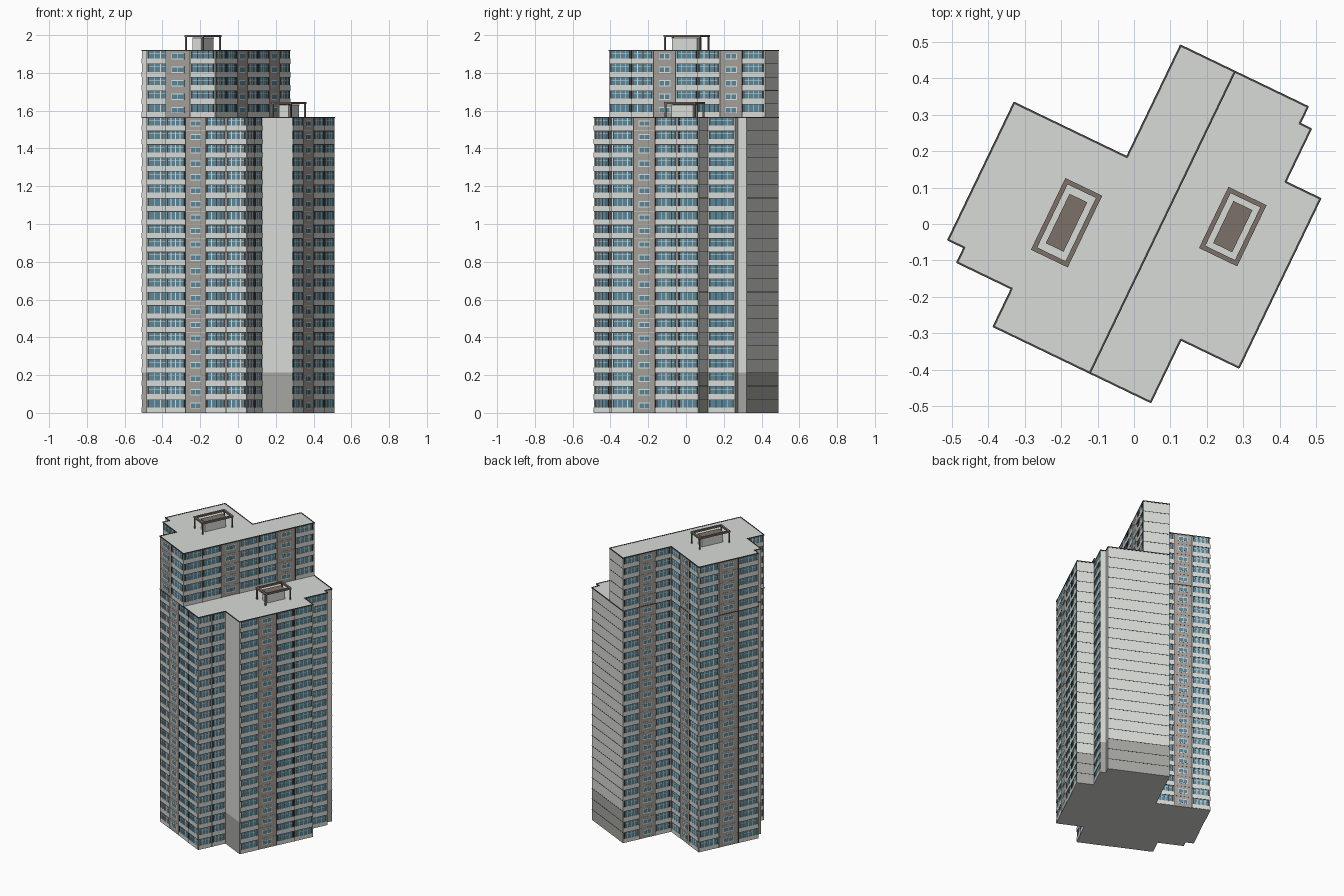
import bpy, bmesh, math
from mathutils import Vector, Matrix

if "Cube" in bpy.data.objects:
    bpy.data.objects.remove(bpy.data.objects["Cube"])

ROT = Matrix.Rotation(math.radians(-25.7), 4, 'Z')   # the tower stands turned on its plot
FLOOR = 1.92 / 27
BASE = 3 * FLOOR
LOW, TOP = 22 * FLOOR, 27 * FLOOR

COLOURS = {
    "light_grey_wall": (0.70, 0.72, 0.69),
    "base_grey": (0.39, 0.39, 0.365),
    "roof_grey": (0.69, 0.71, 0.68),
    "panel_taupe": (0.38, 0.355, 0.325),
    "glass_blue": (0.10, 0.25, 0.33),
    "frame_white": (0.74, 0.76, 0.75),
    "dark_trim": (0.065, 0.06, 0.058),
    "roof_brown": (0.20, 0.165, 0.14),
}
MATS = {}
for name, c in COLOURS.items():
    MATS[name] = bpy.data.materials.new(name)
    MATS[name].diffuse_color = (*c, 1)

PARTS = {}   # part name -> (material, verts, faces)


def hexa(part, mat, corners, z0, z1):
    """Upright block on four counter-clockwise plan corners."""
    _, vs, fs = PARTS.setdefault(part, (mat, [], []))
    n = len(vs)
    vs += [ROT @ Vector((x, y, z)) for z in (z0, z1) for x, y in corners]
    fs += [(n + 3, n + 2, n + 1, n), (n + 4, n + 5, n + 6, n + 7)]
    fs += [(n + i, n + (i + 1) % 4, n + 4 + (i + 1) % 4, n + 4 + i) for i in range(4)]


def box(part, mat, x0, x1, y0, y1, z0, z1):
    hexa(part, mat, [(x0, y0), (x1, y0), (x1, y1), (x0, y1)], z0, z1)


class Wall:
    """Places plates on the wall between two plan points."""
    def __init__(self, p, q):
        self.p, q = Vector(p), Vector(q)
        self.len = (q - self.p).length
        self.d = (q - self.p).normalized()
        self.n = Vector((self.d.y, -self.d.x))

    def plate(self, part, mat, s0, s1, z0, z1, out, back=-0.002):
        pts = [self.p + self.d * s + self.n * o
               for s, o in ((s0, out), (s1, out), (s1, back), (s0, back))]
        hexa(part, mat, pts, z0, z1)


def wide_bay(w, s0, s1, z):
    """Light spandrel below a ribbon of four panes."""
    wid, sill = s1 - s0, z + 0.028
    head = z + FLOOR - 0.003
    w.plate("spandrels", "light_grey_wall", s0, s1, z + 0.001, sill, 0.0025)
    w.plate("window_ribbons", "glass_blue", s0 + 0.004, s1 - 0.004, sill, head, 0.001)
    w.plate("window_heads", "dark_trim", s0, s1, head, z + FLOOR + 0.001, 0.002)
    w.plate("window_transoms", "frame_white", s0 + 0.006, s1 - 0.006, z + 0.054, z + 0.056, 0.0016)
    for t in (0.27, 0.5, 0.73):
        c = s0 + wid * t
        w.plate("window_mullions", "frame_white", c - 0.002, c + 0.002, sill, head, 0.002)
    for c in (s0 + 0.008, s1 - 0.008):
        w.plate("window_jambs", "dark_trim", c - 0.0035, c + 0.0035, sill, head, 0.002)


def punched_bay(w, s0, s1, z):
    """Taupe panel with a small framed two-pane window."""
    c, h = (s0 + s1) / 2, (s1 - s0) * 0.27
    w.plate("taupe_panels", "panel_taupe", s0, s1, z + 0.001, z + FLOOR, 0.001)
    w.plate("small_window_frames", "frame_white", c - h, c + h, z + 0.022, z + 0.055, 0.002)
    for a, b in ((c - h + 0.004, c - 0.002), (c + 0.002, c + h - 0.004)):
        w.plate("small_window_panes", "glass_blue", a, b, z + 0.027, z + 0.050, 0.0025)


def dress(outline, patterns, f0, f1):
    """Window bays, joints and parapet trim along every wall."""
    for i, pat in enumerate(patterns):
        w = Wall(outline[i], outline[(i + 1) % len(outline)])
        top = f1 * FLOOR
        w.plate("parapet_trim", "dark_trim", -0.001, w.len + 0.001, top - 0.004, top + 0.002, 0.0025, -0.003)
        if pat == "J":                       # blank wall with panel joints
            for f in range(f0 + 1, f1):
                w.plate("panel_joints", "dark_trim", 0, w.len, f * FLOOR - 0.0015, f * FLOOR + 0.0015, 0.001)
            continue
        n = len(pat)
        for k, kind in enumerate(pat):
            s0, s1 = 0.002 + (w.len - 0.004) * k / n, 0.002 + (w.len - 0.004) * (k + 1) / n
            for f in range(f0, f1):
                (wide_bay if kind == "W" else punched_bay)(w, s0 + 0.002, s1 - 0.002, f * FLOOR)
            if k:
                w.plate("bay_dividers", "dark_trim", s0 - 0.0025, s0 + 0.0025, f0 * FLOOR, top, 0.0025)


def body(name, outline, cuts):
    """Solid block from the outline, coloured by height and direction."""
    names = ["light_grey_wall", "base_grey", "roof_grey"]
    bm = bmesh.new()
    rings = [[bm.verts.new(ROT @ Vector((x, y, z))) for x, y in outline] for z in cuts]
    for r0, r1 in zip(rings, rings[1:]):
        for i in range(len(outline)):
            j = (i + 1) % len(outline)
            bm.faces.new((r0[i], r0[j], r1[j], r1[i]))
    bm.faces.new(rings[0][::-1])
    bm.faces.new(rings[-1])
    bm.normal_update()
    for f in bm.faces:
        if abs(f.normal.z) > 0.5:
            f.material_index = 2
        elif f.calc_center_median().z < BASE:
            f.material_index = 1
    me = bpy.data.meshes.new(name)
    bm.to_mesh(me)
    bm.free()
    for n in names:
        me.materials.append(MATS[n])
    bpy.context.collection.objects.link(bpy.data.objects.new(name, me))


# plan outlines in the tower's own axes, counter-clockwise
west = [(-0.097, 0.157), (-0.44, 0.157), (-0.44, -0.26), (-0.391, -0.26),
        (-0.391, -0.305), (-0.225, -0.305), (-0.225, -0.42)]
lower = west + [(0.253, -0.42), (0.253, -0.23), (0.43, -0.23), (0.43, 0.284), (0.324, 0.284),
                (0.324, 0.445), (0.29, 0.445), (0.29, 0.496), (-0.097, 0.496)]
upper = west + [(0.068, -0.42), (0.068, 0.496), (-0.097, 0.496)]
west_bays = ["WPW", "WPW", "", "", "W", "W"]

body("lower_block", lower, (0, BASE, LOW))
body("upper_block", upper, (LOW - 0.001, TOP))
dress(lower, west_bays + ["WPWW", "WW", "", "WPWW", "J", "W", "", "", "J", "WPW"], 0, 22)
dress(upper, west_bays + ["PW", "WWPWWPW", "J", "WPW"], 22, 27)


def rooftop(tag, cx, cy, hx, hy, bx, by, z0, z1):
    """Plant room inside an open frame on four posts."""
    t = 0.013
    for s in (-1, 1):
        box(tag + "_frame", "roof_brown", *sorted((cx + s * hx, cx + s * (hx - t))), cy - hy, cy + hy, z1 - 0.011, z1)
        box(tag + "_frame", "roof_brown", cx - hx + t, cx + hx - t, *sorted((cy + s * hy, cy + s * (hy - t))), z1 - 0.011, z1)
        for r in (-1, 1):
            px, py = cx + s * (hx - 0.006), cy + r * (hy - 0.006)
            box(tag + "_posts", "roof_brown", px - 0.004, px + 0.004, py - 0.004, py + 0.004, z0, z1 - 0.01)
    box(tag + "_plant_room", "light_grey_wall", cx - bx, cx + bx, cy - by, cy + by, z0, z1 - 0.018)
    box(tag + "_plant_room_cap", "roof_brown", cx - bx - 0.001, cx + bx + 0.001, cy - by - 0.001, cy + by + 0.001, z1 - 0.018, z1 - 0.012)


rooftop("upper_roof", -0.168, -0.077, 0.056, 0.109, 0.026, 0.074, TOP, 2.0)
rooftop("lower_roof", 0.247, 0.111, 0.058, 0.093, 0.028, 0.063, LOW, 1.645)

# turn the collected blocks into objects
for name, (mat, vs, fs) in PARTS.items():
    me = bpy.data.meshes.new(name)
    me.from_pydata(vs, [], fs)
    me.materials.append(MATS[mat])
    bpy.context.collection.objects.link(bpy.data.objects.new(name, me))

for m in bpy.data.materials:
    if m.users and not m.is_grease_pencil:
        m.use_nodes = True
        m.node_tree.nodes["Principled BSDF"].inputs["Base Color"].default_value = m.diffuse_color
